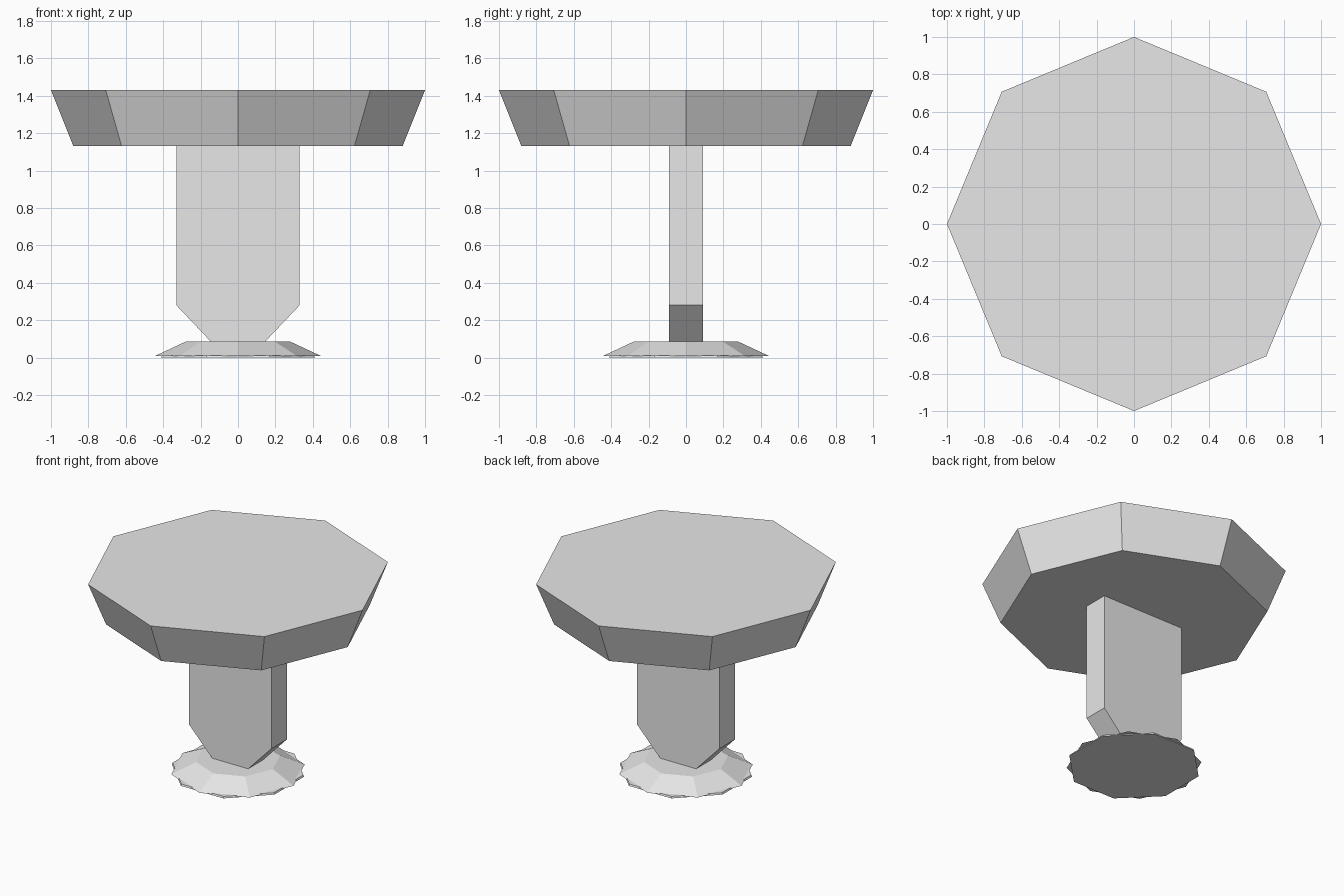
import bpy
import bmesh
import math

cube = bpy.data.objects.get("Cube")
if cube:
    bpy.data.objects.remove(cube, do_unlink=True)

# One plain grey for every part
grey = bpy.data.materials.new("light_grey")
grey.use_nodes = True
colour = (0.8, 0.8, 0.8, 1)
grey.diffuse_color = colour
grey.node_tree.nodes["Principled BSDF"].inputs["Base Color"].default_value = colour


def finish(name, bm):
    bmesh.ops.recalc_face_normals(bm, faces=bm.faces)
    mesh = bpy.data.meshes.new(name)
    bm.to_mesh(mesh)
    bm.free()
    mesh.materials.append(grey)
    obj = bpy.data.objects.new(name, mesh)
    bpy.context.collection.objects.link(obj)
    return obj


def octagon(name, low_radius, high_radius, bottom, top, turn=0):
    """Eight-sided tapered block with its corners on the axes."""
    bm = bmesh.new()
    bmesh.ops.create_cone(bm, cap_ends=True, segments=8, radius1=low_radius,
                          radius2=high_radius, depth=top - bottom)
    obj = finish(name, bm)
    obj.location.z = (bottom + top) / 2
    obj.rotation_euler.z = turn
    return obj


def slab(name, half_outline, depth):
    """Mirrored x-z outline extruded along y."""
    outline = half_outline + [(-x, z) for x, z in reversed(half_outline)]
    bm = bmesh.new()
    face = bm.faces.new([bm.verts.new((x, -depth / 2, z)) for x, z in outline])
    side = bmesh.ops.extrude_face_region(bm, geom=[face])["geom"]
    verts = [v for v in side if isinstance(v, bmesh.types.BMVert)]
    bmesh.ops.translate(bm, verts=verts, vec=(0, depth, 0))
    return finish(name, bm)


# Table top, flaring upward
octagon("table_top", 0.88, 1.0, 1.13, 1.43)

# Flat pillar with chamfered foot
slab("pillar", [(0.14, 0.08), (0.33, 0.28), (0.33, 1.13)], 0.18)

# Sloped foot over a thin twisted ground plate
octagon("foot", 0.445, 0.28, 0.008, 0.085)
octagon("ground_plate", 0.445, 0.44, 0, 0.012, math.pi / 8)
